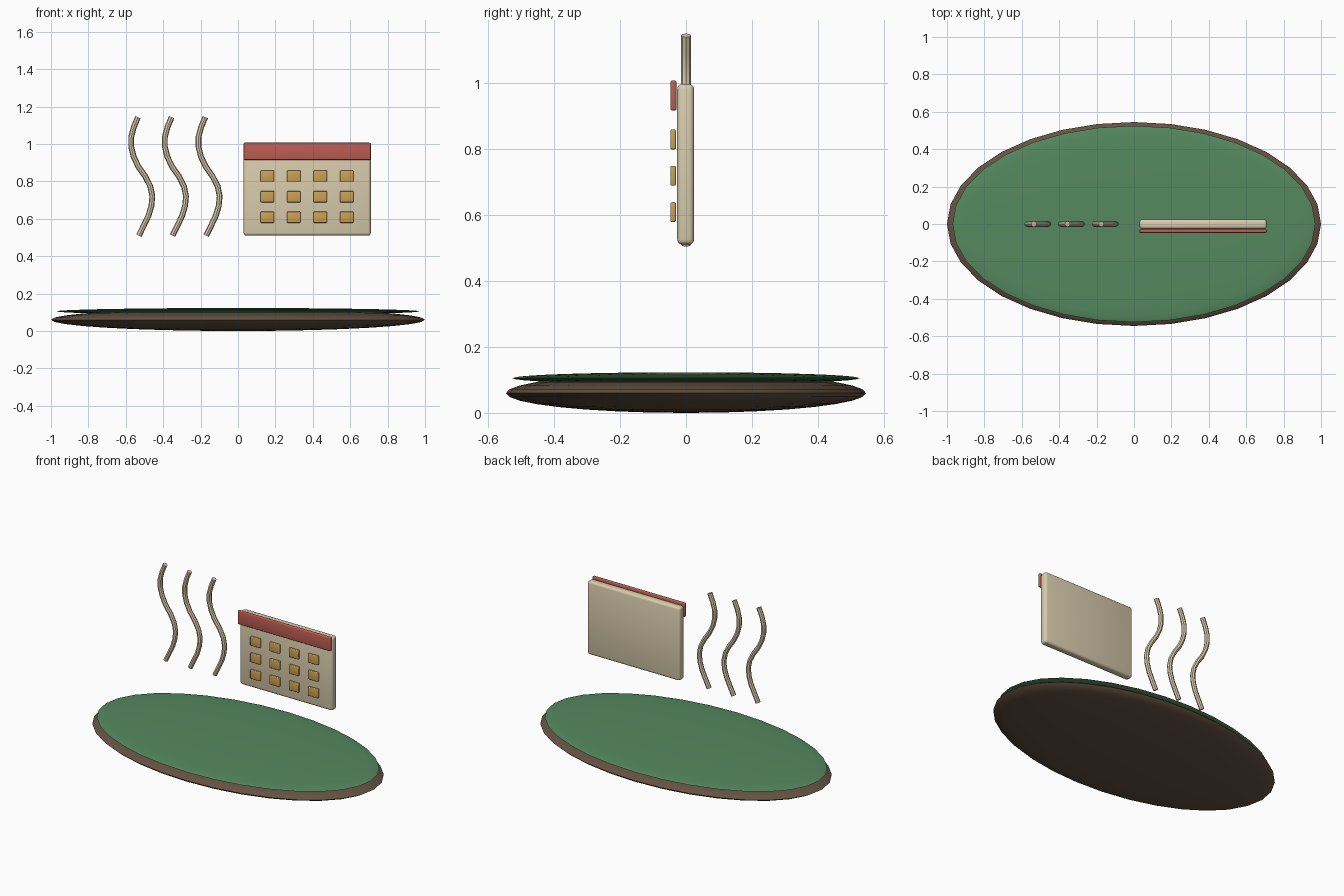
import bpy
import math

if "Cube" in bpy.data.objects:
    bpy.data.objects.remove(bpy.data.objects["Cube"])


def material(name, rgb):
    m = bpy.data.materials.new(name)
    m.diffuse_color = (*rgb, 1)
    m.use_nodes = True
    m.node_tree.nodes["Principled BSDF"].inputs["Base Color"].default_value = m.diffuse_color
    return m


brown = material("soil", (0.13, 0.085, 0.055))
green = material("grass", (0.09, 0.25, 0.115))
cream = material("cream", (0.70, 0.61, 0.42))
red = material("red", (0.50, 0.11, 0.085))
gold = material("gold", (0.60, 0.36, 0.09))


def finish(name, mat):
    ob = bpy.context.object
    ob.name = name
    ob.data.materials.append(mat)
    return ob


def smooth(ob):
    bpy.context.view_layer.objects.active = ob
    ob.select_set(True)
    bpy.ops.object.shade_smooth_by_angle(angle=math.radians(30))


def lens(name, z, radii, mat):
    bpy.ops.mesh.primitive_uv_sphere_add(segments=32, ring_count=16, radius=1, location=(0, 0, z))
    ob = finish(name, mat)
    ob.scale = radii
    bpy.ops.object.transform_apply(location=False, rotation=False, scale=True)
    smooth(ob)


def slab(name, centre, size, bevel, mat):
    bpy.ops.mesh.primitive_cube_add(size=1, location=centre)
    ob = finish(name, mat)
    ob.scale = size
    bpy.ops.object.transform_apply(location=False, rotation=False, scale=True)
    mod = ob.modifiers.new("rounded_edges", 'BEVEL')
    mod.width = bevel
    mod.segments = 3
    bpy.ops.object.modifier_apply(modifier=mod.name)
    smooth(ob)


# Flattened island: soil underneath, grass on top
lens("soil_base", 0.06, (1.0, 0.545, 0.06), brown)
lens("grass_top", 0.105, (0.97, 0.525, 0.018), green)

# Calendar: panel, header strip and day tiles
slab("calendar_panel", (0.37, -0.001, 0.753), (0.68, 0.051, 0.486), 0.015, cream)
slab("calendar_header", (0.37, -0.038, 0.961), (0.68, 0.019, 0.091), 0.006, red)
for row in range(3):
    for col in range(4):
        slab(f"day_tile_{row}_{col}",
             (0.157 + 0.1415 * col, -0.039, 0.828 - 0.11 * row),
             (0.073, 0.017, 0.06), 0.005, gold)

# Three wavy steam strands
wave = [0, 0.026, 0.051, 0.067, 0.072, 0.061, 0.034,
        -0.003, -0.028, -0.041, -0.041, -0.027, -0.005]
for i in range(3):
    curve = bpy.data.curves.new("steam_strand", 'CURVE')
    curve.dimensions = '3D'
    curve.bevel_depth = 0.0155
    curve.bevel_resolution = 2
    curve.use_fill_caps = True
    spline = curve.splines.new('POLY')
    spline.points.add(len(wave) - 1)
    for k, dx in enumerate(wave):
        spline.points[k].co = (-0.53 + 0.18 * i + dx, 0, 0.51 + 0.633 * k / (len(wave) - 1), 1)
    ob = bpy.data.objects.new(f"steam_strand_{i + 1}", curve)
    bpy.context.collection.objects.link(ob)
    bpy.ops.object.select_all(action='DESELECT')
    bpy.context.view_layer.objects.active = ob
    ob.select_set(True)
    bpy.ops.object.convert(target='MESH')
    ob = finish(f"steam_strand_{i + 1}", cream)
    smooth(ob)
